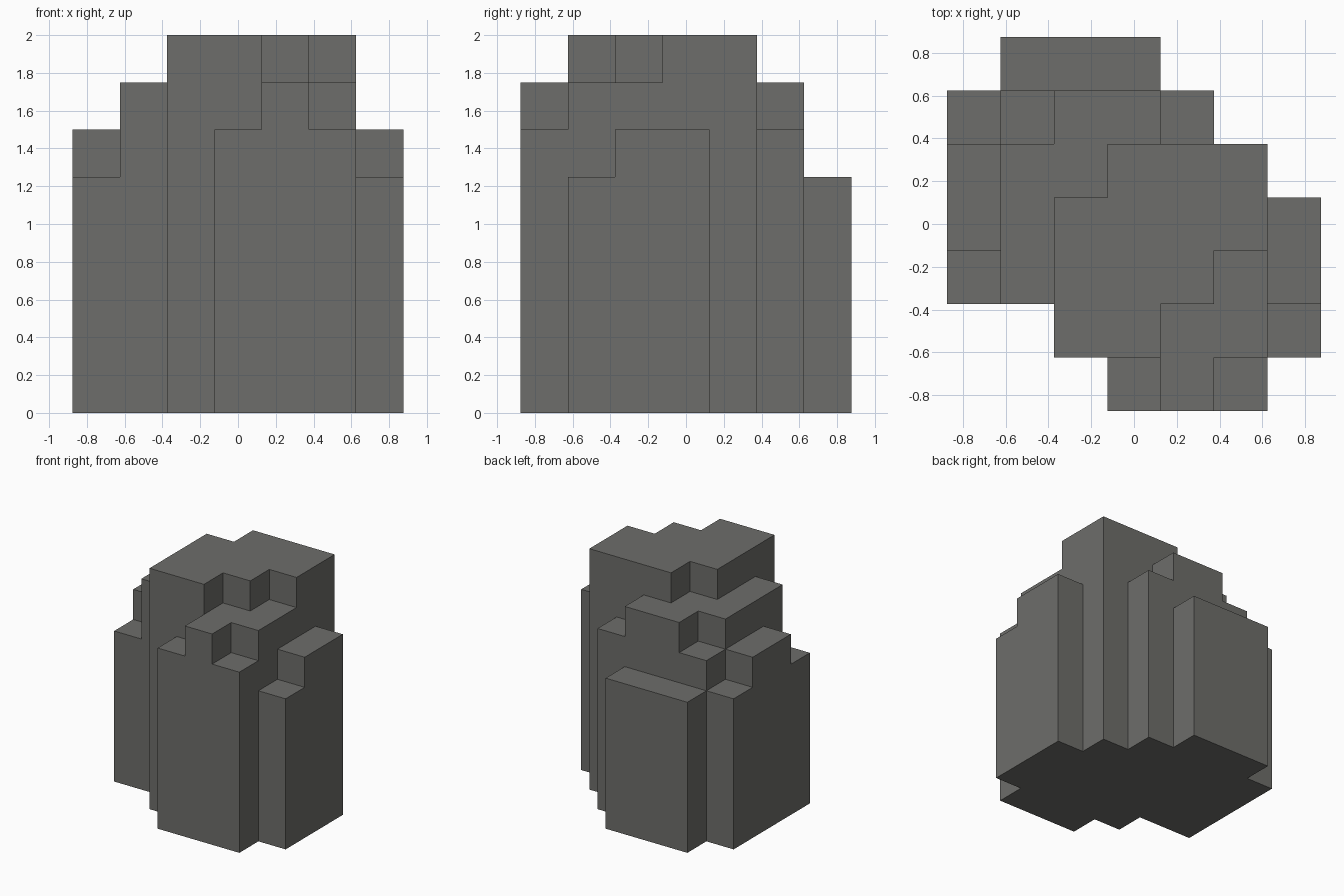
import bpy
import bmesh
from mathutils import Vector

default = bpy.data.objects.get("Cube")
if default:
    bpy.data.objects.remove(default, do_unlink=True)

CELL = 0.25
# Heights at which each tier of the rock ends
LEVELS = [0, 1.25, 1.5, 1.75, 2]
# Plan of the rock, back row first: each letter is the column's tier, dot is empty
TIER = {".": 0, "a": 1, "b": 2, "c": 3, "d": 4}
PLAN = [
    ".aaa...",
    "abccb..",
    "bccddd.",
    "bcddddb",
    "acdddcb",
    "..ddcca",
    "...bcb.",
]
SIZE = len(PLAN)


def tier(i, j):
    """Tier of column i in row j, counted from the front left."""
    if 0 <= i < SIZE and 0 <= j < SIZE:
        return TIER[PLAN[SIZE - 1 - j][i]]
    return 0


def filled(i, j, k):
    return 0 <= k < tier(i, j)


def add_exposed_face(bm, low, high, axis, positive):
    """Add one side of the box low-high, wound outwards."""
    u, v = (axis + 1) % 3, (axis + 2) % 3
    corners = []
    for use_u, use_v in ((0, 0), (1, 0), (1, 1), (0, 1)):
        p = Vector(low)
        p[axis] = high[axis] if positive else low[axis]
        p[u] = high[u] if use_u else low[u]
        p[v] = high[v] if use_v else low[v]
        corners.append(bm.verts.new(p))
    bm.faces.new(corners if positive else corners[::-1])


# Stone colour
stone = bpy.data.materials.new("stone_grey")
stone.use_nodes = True
colour = (0.155, 0.155, 0.145, 1)
stone.diffuse_color = colour
for node in stone.node_tree.nodes:
    if node.type == "BSDF_PRINCIPLED":
        node.inputs["Base Color"].default_value = colour
        node.inputs["Roughness"].default_value = 0.9

# Stepped rock: one closed skin around all filled blocks
bm = bmesh.new()
half = SIZE * CELL / 2
for i in range(SIZE):
    for j in range(SIZE):
        for k in range(tier(i, j)):
            low = (i * CELL - half, j * CELL - half, LEVELS[k])
            high = (low[0] + CELL, low[1] + CELL, LEVELS[k + 1])
            for axis in range(3):
                for step in (-1, 1):
                    neighbour = [i, j, k]
                    neighbour[axis] += step
                    if not filled(*neighbour):
                        add_exposed_face(bm, low, high, axis, step > 0)

# Weld the blocks and merge coplanar faces into clean flat sides
bmesh.ops.remove_doubles(bm, verts=bm.verts, dist=0.001)
bmesh.ops.dissolve_limit(bm, angle_limit=0.01, verts=bm.verts, edges=bm.edges)

mesh = bpy.data.meshes.new("stepped_rock")
bm.to_mesh(mesh)
bm.free()
mesh.materials.append(stone)
rock = bpy.data.objects.new("stepped_rock", mesh)
bpy.context.collection.objects.link(rock)
